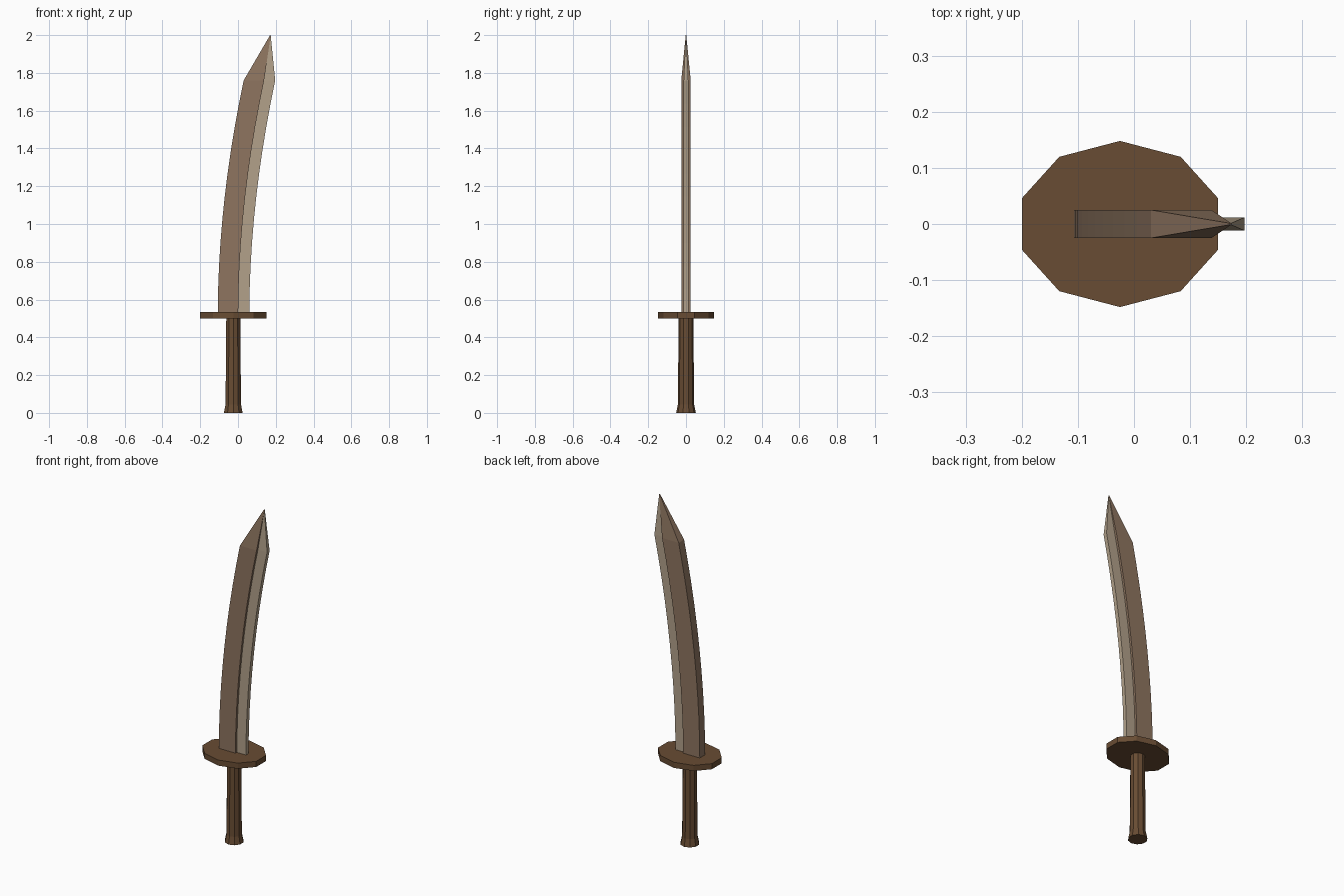
import bpy, bmesh, math

if "Cube" in bpy.data.objects:
    bpy.data.objects.remove(bpy.data.objects["Cube"])

CX = -0.025  # centre of grip and guard


def material(name, rgb):
    m = bpy.data.materials.new(name)
    lin = [((c / 255 + 0.055) / 1.055) ** 2.4 for c in rgb]
    m.diffuse_color = (*lin, 1)
    m.use_nodes = True
    m.node_tree.nodes["Principled BSDF"].inputs["Base Color"].default_value = m.diffuse_color
    return m


body_mat = material("dull bronze", (142, 117, 96))
edge_mat = material("pale edge", (178, 161, 138))
wood_mat = material("dark brown", (104, 76, 51))


def loft(name, rings, mat):
    """Skin equal-sized rings of points and cap both ends."""
    bm = bmesh.new()
    vs = [[bm.verts.new(p) for p in r] for r in rings]
    n = len(rings[0])
    for a, b in zip(vs, vs[1:]):
        for i in range(n):
            j = (i + 1) % n
            bm.faces.new((a[i], a[j], b[j], b[i]))
    bm.faces.new(vs[0][::-1])
    bm.faces.new(vs[-1])
    bmesh.ops.remove_doubles(bm, verts=bm.verts, dist=1e-5)
    bmesh.ops.recalc_face_normals(bm, faces=bm.faces)
    me = bpy.data.meshes.new(name)
    bm.to_mesh(me)
    bm.free()
    me.materials.append(mat)
    ob = bpy.data.objects.new(name, me)
    bpy.context.collection.objects.link(ob)
    return ob


def decagon(z, rx, ry):
    return [(CX + rx * math.cos(math.radians(18 + 36 * k)),
             ry * math.sin(math.radians(18 + 36 * k)), z) for k in range(10)]


def blade_part(name, x0, x1, half, mat):
    """Rectangular section swept along the curve, closing to the tip."""
    rings = []
    for i in range(11):
        t = i / 10
        z = 0.53 + 1.23 * t
        s = 0.137 * t ** 1.9  # forward sweep
        rings.append([(x0 + s, -half, z), (x1 + s, -half, z),
                      (x1 + s, half, z), (x0 + s, half, z)])
    w = 0.0015  # tiny flat at the point
    rings.append([(0.170, -w, 2.0), (0.173, -w, 2.0), (0.173, w, 2.0), (0.170, w, 2.0)])
    return loft(name, rings, mat)


# Curved blade: thick body and thinner cutting edge
blade_part("blade_body", -0.107, 0.001, 0.025, body_mat)
blade_part("cutting_edge", -0.004, 0.06, 0.012, edge_mat)

# Oval ten-sided guard
loft("guard", [decagon(0.5, 0.184, 0.148), decagon(0.533, 0.184, 0.148)], wood_mat)

# Grip with flared pommel
grip = [(0, 0.052), (0.015, 0.049), (0.045, 0.043), (0.27, 0.041), (0.5, 0.039)]
loft("grip", [decagon(z, r, r) for z, r in grip], wood_mat)
